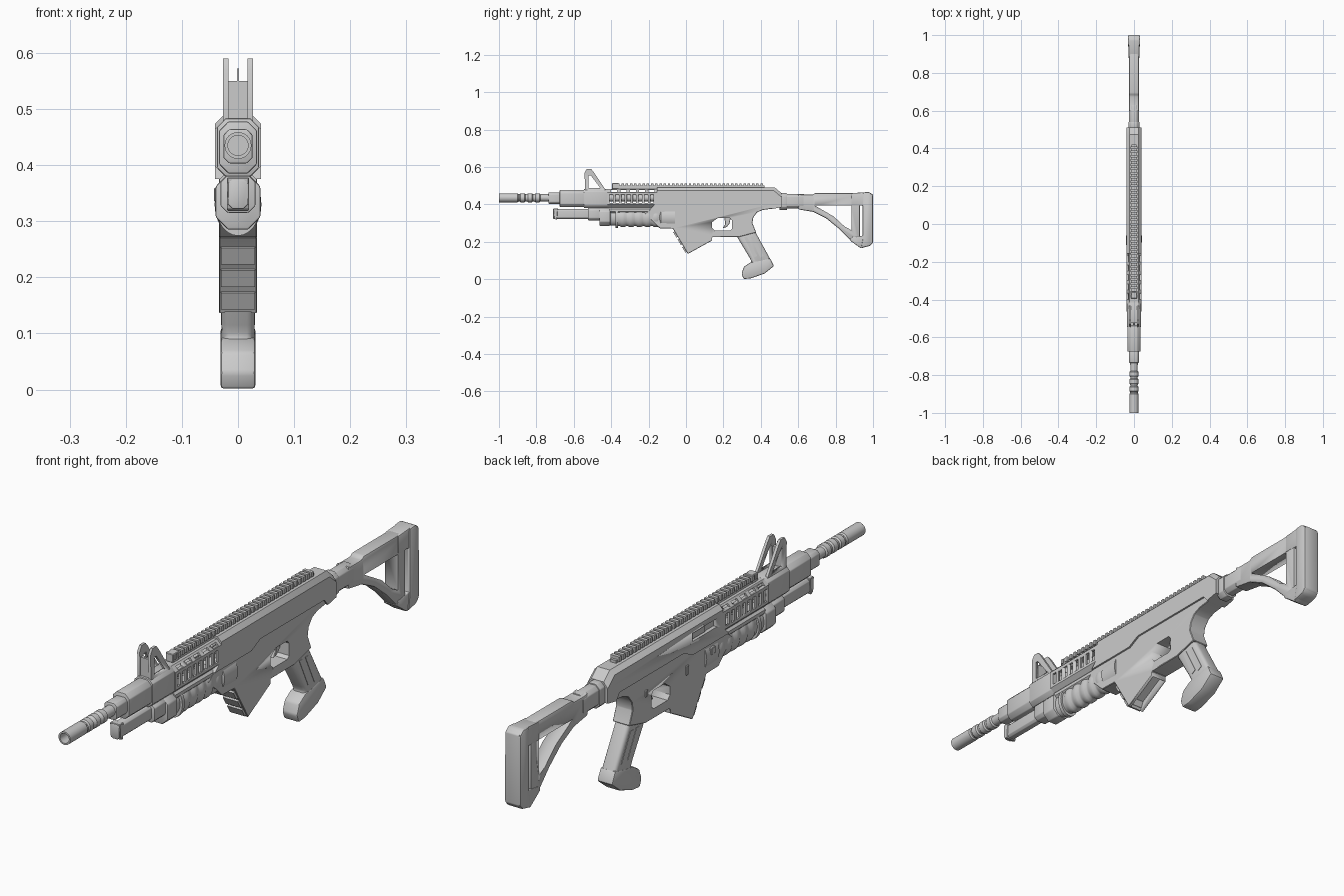
import bpy, bmesh, math
from mathutils import Vector


def finish(name, bm, bevel=0.0, seg=2, angle=35):
    bmesh.ops.recalc_face_normals(bm, faces=bm.faces)
    me = bpy.data.meshes.new(name)
    bm.to_mesh(me)
    bm.free()
    ob = bpy.data.objects.new(name, me)
    bpy.context.collection.objects.link(ob)
    if bevel:
        m = ob.modifiers.new("bevel", 'BEVEL')
        m.width, m.segments, m.limit_method = bevel, seg, 'ANGLE'
        m.angle_limit = math.radians(30)
        bake(ob)
    bpy.ops.object.select_all(action='DESELECT')
    ob.select_set(True)
    bpy.context.view_layer.objects.active = ob
    bpy.ops.object.shade_smooth_by_angle(angle=math.radians(angle))
    return ob


def bake(ob):
    dg = bpy.context.evaluated_depsgraph_get()
    dg.update()
    me = bpy.data.meshes.new_from_object(ob.evaluated_get(dg))
    ob.modifiers.clear()
    ob.data = me


def cut(ob, cutter):
    m = ob.modifiers.new("cut", 'BOOLEAN')
    m.operation, m.solver, m.object = 'DIFFERENCE', 'EXACT', cutter
    bake(ob)
    bpy.data.objects.remove(cutter)


def extrude(name, pts, to3, vec, bevel=0.0, seg=2, chamfer=None):
    bm = bmesh.new()
    f = bm.faces.new([bm.verts.new(to3(p)) for p in pts])
    r = bmesh.ops.extrude_face_region(bm, geom=[f])
    bmesh.ops.translate(bm, vec=vec, verts=[v for v in r['geom'] if isinstance(v, bmesh.types.BMVert)])
    if chamfer:
        zmin, off = chamfer
        es = [e for e in bm.edges if all(v.co.z > zmin for v in e.verts)
              and abs(e.verts[0].co.x - e.verts[1].co.x) < 1e-5]
        bmesh.ops.bevel(bm, geom=es, offset=off, segments=1, affect='EDGES', profile=0.5)
    return finish(name, bm, bevel, seg)


def side(name, pts, w, bevel=0.0, seg=2, x=0.0, chamfer=None):
    """Outline in (y, z), width 2w around x."""
    return extrude(name, pts, lambda p: (x - w, p[0], p[1]), Vector((2 * w, 0, 0)), bevel, seg, chamfer)


def octagon(name, w, z0, z1, c, y0, y1, bevel=0.0):
    """Chamfered rectangular section running along y."""
    pts = [(-w + c, z0), (w - c, z0), (w, z0 + c), (w, z1 - c), (w - c, z1), (-w + c, z1), (-w, z1 - c), (-w, z0 + c)]
    return extrude(name, pts, lambda p: (p[0], y0, p[1]), Vector((0, y1 - y0, 0)), bevel)


def boxes(name, items, bevel=0.0):
    """Boxes given as (x0, x1, y0, y1, z0, z1)."""
    bm = bmesh.new()
    for x0, x1, y0, y1, z0, z1 in items:
        vs = bmesh.ops.create_cube(bm, size=1)['verts']
        bmesh.ops.scale(bm, vec=(x1 - x0, y1 - y0, z1 - z0), verts=vs)
        bmesh.ops.translate(bm, vec=((x0 + x1) / 2, (y0 + y1) / 2, (z0 + z1) / 2), verts=vs)
    return finish(name, bm, bevel, 1)


def lathe(name, prof, z, seg=24, sx=1.0):
    """Profile (y, radius) turned around the y axis at height z."""
    bm = bmesh.new()
    rings = []
    for y, r in prof:
        rings.append([bm.verts.new((sx * r * math.cos(a), y, z + r * math.sin(a)))
                      for a in (2 * math.pi * i / seg for i in range(seg))])
    for a, b in zip(rings, rings[1:]):
        for i in range(seg):
            bm.faces.new((a[i], a[(i + 1) % seg], b[(i + 1) % seg], b[i]))
    bm.faces.new(rings[0])
    bm.faces.new(rings[-1])
    return finish(name, bm)


# Barrel with hollow muzzle and grooves
BZ = 0.435
prof = [(-0.93, 0.018), (-1, 0.018), (-1, 0.024), (-0.90, 0.024), (-0.895, 0.02)]
for y in (-0.875, -0.835, -0.795):
    prof += [(y - 0.015, 0.02), (y - 0.01, 0.024), (y + 0.012, 0.024), (y + 0.017, 0.019)]
prof += [(-0.74, 0.02), (-0.1, 0.02)]
lathe("barrel", prof, BZ)
octagon("barrel_collar", 0.026, 0.403, 0.464, 0.01, -0.735, -0.66, 0.003)
octagon("gas_block", 0.034, 0.385, 0.478, 0.017, -0.675, -0.53, 0.003)

# Front sight
octagon("sight_base", 0.037, 0.38, 0.483, 0.015, -0.545, -0.415, 0.002)
for s, n in ((-1, "left"), (1, "right")):
    plate = side("sight_wing_" + n, [(-0.54, 0.47), (-0.542, 0.57), (-0.53, 0.59), (-0.508, 0.59),
                                     (-0.495, 0.575), (-0.425, 0.47)], 0.005, x=s * 0.022)
    cut(plate, side("hole", [(-0.52, 0.487), (-0.52, 0.555), (-0.509, 0.555), (-0.458, 0.487)], 0.05))
boxes("sight_web", [(-0.018, 0.018, -0.537, -0.522, 0.47, 0.55)])
side("sight_post", [(-0.535, 0.55), (-0.529, 0.572), (-0.523, 0.55)], 0.002)

# Slotted hand guard
guard = octagon("hand_guard", 0.041, 0.38, 0.482, 0.018, -0.42, -0.14)
cut(guard, octagon("hollow", 0.033, 0.388, 0.474, 0.014, -0.41, -0.15))
slots = [(-0.1, 0.1, -0.408 + i * 0.031, -0.39 + i * 0.031, 0.408, 0.452) for i in range(8)]
slots += [(-0.1, 0.1, -0.40 + i * 0.05, -0.368 + i * 0.05, 0.466, 0.476) for i in range(5)]
cut(guard, boxes("slots", slots))

# Toothed top rail
boxes("rail_base", [(-0.012, 0.012, -0.39, 0.42, 0.478, 0.5)])
boxes("rail_teeth", [(-0.018, 0.018, -0.39 + i * 0.0225, -0.377 + i * 0.0225, 0.493, 0.511) for i in range(36)])
boxes("rail_end_block", [(-0.015, 0.015, -0.395, -0.36, 0.482, 0.513)], 0.002)

# Upper receiver
upper = side("upper_receiver", [(-0.155, 0.49), (0.475, 0.49), (0.51, 0.46), (0.51, 0.385), (0.46, 0.375),
                                (0.44, 0.40), (0.07, 0.40), (0.02, 0.375), (-0.19, 0.375), (-0.155, 0.41)],
             0.041, chamfer=(0.45, 0.016))
cut(upper, boxes("port", [(-0.06, -0.027, -0.12, 0.02, 0.425, 0.455)]))
boxes("bolt", [(-0.034, -0.02, -0.06, 0.02, 0.428, 0.452)])

# Lower receiver with magazine well and trigger opening
lower = side("lower_receiver", [(-0.15, 0.405), (-0.22, 0.35), (-0.14, 0.272), (-0.07, 0.27), (0.01, 0.135),
                                (0.14, 0.207), (0.14, 0.225), (0.28, 0.225), (0.375, 0.25), (0.355, 0.30),
                                (0.36, 0.33), (0.38, 0.357), (0.41, 0.37), (0.47, 0.378), (0.46, 0.405)],
             0.034, 0.002, 1)
cut(lower, side("opening", [(0.14, 0.275), (0.155, 0.26), (0.235, 0.26), (0.246, 0.27), (0.246, 0.315),
                            (0.235, 0.327), (0.17, 0.327), (0.14, 0.305)], 0.1))
cut(lower, side("well", [(0.0, 0.12), (0.022, 0.17), (0.12, 0.225), (0.16, 0.18)], 0.024))
side("trigger", [(0.205, 0.33), (0.24, 0.33), (0.232, 0.295), (0.215, 0.277), (0.195, 0.272), (0.21, 0.295)],
     0.007, 0.002, 1)
for i in range(3):
    y, z = -0.055 + i * 0.024, 0.238 - i * 0.04
    side("well_rib_%d" % (i + 1), [(y - 0.014, z + 0.014), (y + 0.003, z - 0.015), (y + 0.02, z - 0.01),
                                   (y + 0.005, z + 0.02)], 0.03)
lx = -0.038
boxes("side_controls", [(lx - 0.005, -0.03, -0.11, -0.085, 0.335, 0.36), (lx, -0.03, 0.035, 0.05, 0.31, 0.345),
                        (lx, -0.03, 0.27, 0.285, 0.32, 0.345)], 0.002)

# Pistol grip and flared base
side("grip", [(0.265, 0.24), (0.29, 0.27), (0.36, 0.27), (0.375, 0.245), (0.46, 0.09), (0.40, 0.04),
              (0.325, 0.06), (0.352, 0.09), (0.34, 0.115)], 0.029, 0.013, 3)
side("grip_base", [(0.345, 0.09), (0.31, 0.067), (0.297, 0.03), (0.307, 0.001), (0.345, 0.004), (0.42, 0.03),
                   (0.47, 0.07), (0.45, 0.112), (0.40, 0.10)], 0.031, 0.006, 2)
for k in (0, 1):
    y = 0.31 + k * 0.035
    side("grip_panel_%d" % (k + 1), [(y, 0.225), (y + 0.018, 0.225), (y + 0.07, 0.125), (y + 0.052, 0.115)], 0.0305)

# Stock neck and open stock frame
octagon("stock_neck", 0.027, 0.378, 0.456, 0.014, 0.50, 0.63, 0.003)
octagon("stock_ring", 0.03, 0.37, 0.46, 0.016, 0.50, 0.54, 0.003)
stock = side("stock_frame", [(0.60, 0.458), (0.615, 0.452), (0.68, 0.452), (0.69, 0.461), (0.93, 0.461),
                             (0.93, 0.2), (0.88, 0.207), (0.82, 0.268), (0.75, 0.325), (0.68, 0.36),
                             (0.60, 0.373)], 0.026, 0.008, 2)
cut(stock, side("window", [(0.69, 0.393), (0.885, 0.393), (0.885, 0.262), (0.85, 0.28), (0.79, 0.335)], 0.1))
side("butt_pad", [(0.885, 0.46), (0.975, 0.466), (1.0, 0.452), (1.0, 0.195), (0.985, 0.18), (0.935, 0.165),
                  (0.875, 0.208), (0.885, 0.225), (0.945, 0.232), (0.945, 0.393), (0.885, 0.393)],
     0.028, 0.004, 2)
side("butt_plate", [(0.945, 0.464), (0.98, 0.466), (1.0, 0.45), (1.0, 0.195), (0.985, 0.178), (0.935, 0.166),
                    (0.945, 0.22)], 0.033, 0.008, 2)

# Under-barrel tube, clamps and ribbed fore grip
octagon("under_tube", 0.018, 0.322, 0.376, 0.008, -0.71, -0.42, 0.002)
side("under_tube_lip", [(-0.71, 0.378), (-0.685, 0.378), (-0.69, 0.318), (-0.705, 0.322)], 0.02, 0.002, 1)
octagon("clamp_front", 0.031, 0.315, 0.382, 0.012, -0.525, -0.455, 0.003)
octagon("clamp", 0.04, 0.285, 0.384, 0.022, -0.463, -0.405, 0.004)
prof = [(-0.41, 0.043), (-0.378, 0.043), (-0.378, 0.056), (-0.364, 0.056), (-0.364, 0.046)]
for i in range(5):
    y = -0.355 + i * 0.044
    prof += [(y, 0.046), (y + 0.01, 0.052), (y + 0.026, 0.052), (y + 0.036, 0.046)]
prof += [(-0.135, 0.056), (-0.06, 0.058)]
lathe("fore_grip", prof, 0.33, 24, 0.72)
octagon("fore_grip_spine", 0.033, 0.355, 0.383, 0.008, -0.41, -0.14)
